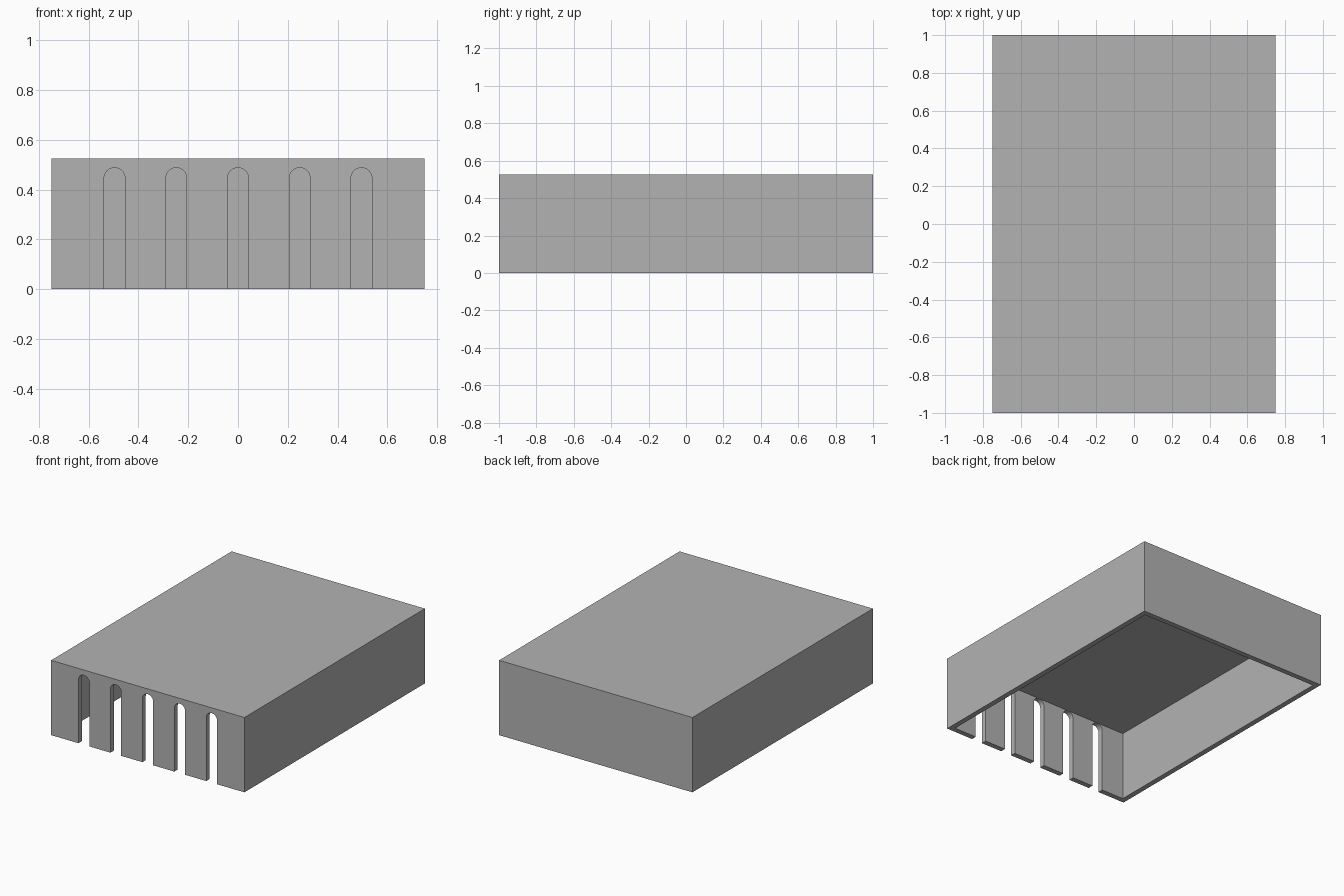
import bpy
import bmesh
import math

WIDTH, LENGTH, HEIGHT = 1.5, 2.0, 0.525
WALL = 0.037
SLOTS, SPACING, RADIUS = 5, 0.248, 0.042
ARCH_TOP = HEIGHT - WALL - 0.0005

cube = bpy.data.objects.get("Cube")
if cube:
    bpy.data.objects.remove(cube, do_unlink=True)

grey = bpy.data.materials.new("plain_grey")
grey.use_nodes = True
colour = (0.45, 0.45, 0.45, 1)
grey.diffuse_color = colour
grey.node_tree.nodes["Principled BSDF"].inputs["Base Color"].default_value = colour


def prism(name, profile, y0, y1):
    """Extrude an xz profile along y into a closed solid."""
    bm = bmesh.new()
    face = bm.faces.new([bm.verts.new((x, y0, z)) for x, z in profile])
    geom = bmesh.ops.extrude_face_region(bm, geom=[face])["geom"]
    moved = [v for v in geom if isinstance(v, bmesh.types.BMVert)]
    bmesh.ops.translate(bm, verts=moved, vec=(0, y1 - y0, 0))
    bmesh.ops.recalc_face_normals(bm, faces=bm.faces)
    mesh = bpy.data.meshes.new(name)
    bm.to_mesh(mesh)
    bm.free()
    mesh.materials.append(grey)
    obj = bpy.data.objects.new(name, mesh)
    bpy.context.collection.objects.link(obj)
    return obj


def rectangle(half, low, high):
    return [(-half, low), (half, low), (half, high), (-half, high)]


def cut(target, cutter):
    mod = target.modifiers.new(cutter.name, "BOOLEAN")
    mod.operation = "DIFFERENCE"
    mod.solver = "EXACT"
    mod.object = cutter
    bpy.context.view_layer.objects.active = target
    bpy.ops.object.modifier_apply(modifier=mod.name)
    bpy.data.objects.remove(cutter, do_unlink=True)


# Box cover, hollow and open underneath
cover = prism("box_cover", rectangle(WIDTH / 2, 0, HEIGHT), -LENGTH / 2, LENGTH / 2)
inner = LENGTH / 2 - WALL
cut(cover, prism("hollow", rectangle(WIDTH / 2 - WALL, -0.1, HEIGHT - WALL), -inner, inner))

# Row of round-topped slots through the front wall
for i in range(SLOTS):
    cx = (i - (SLOTS - 1) / 2) * SPACING
    arc = [math.pi * k / 24 for k in range(25)]
    outline = [(cx - RADIUS, -0.1), (cx + RADIUS, -0.1)]
    outline += [(cx + RADIUS * math.cos(a), ARCH_TOP - RADIUS + RADIUS * math.sin(a)) for a in arc]
    cut(cover, prism("slot", outline, -LENGTH / 2 - 0.1, -inner + 0.05))

# Smooth arches, crisp box edges
bpy.ops.object.select_all(action="DESELECT")
cover.select_set(True)
bpy.context.view_layer.objects.active = cover
bpy.ops.object.shade_smooth_by_angle(angle=math.radians(30))
